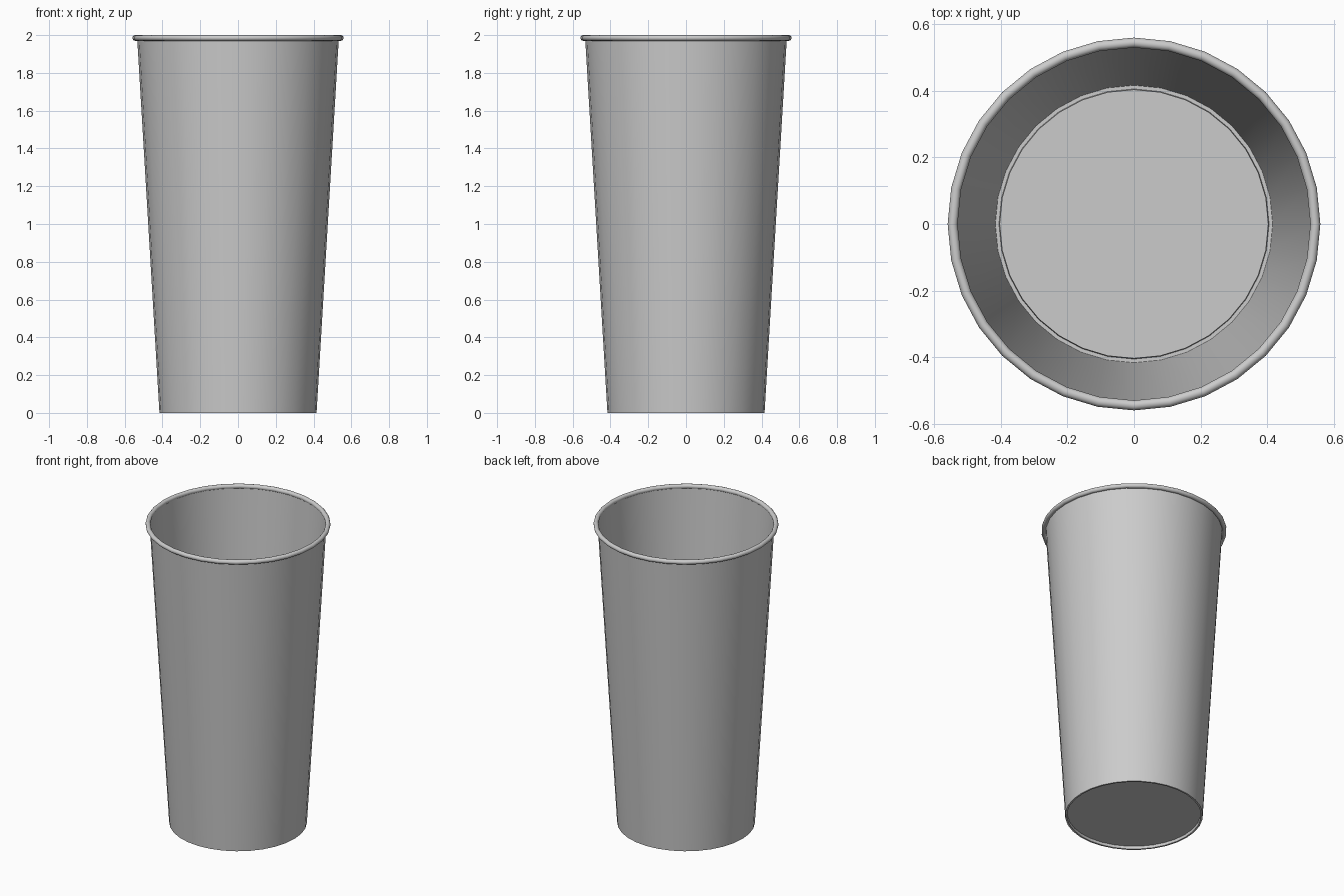
import bpy, bmesh, math

if "Cube" in bpy.data.objects:
    bpy.data.objects.remove(bpy.data.objects["Cube"])

SIDES = 32


def lathe(name, profile, closed=False, cap=False):
    """Revolve an (r, z) profile around the z axis."""
    bm = bmesh.new()
    rings = []
    for r, z in profile:
        rings.append([bm.verts.new((r * math.cos(2 * math.pi * i / SIDES),
                                    r * math.sin(2 * math.pi * i / SIDES), z))
                      for i in range(SIDES)])
    pairs = list(zip(rings, rings[1:]))
    if closed:
        pairs.append((rings[-1], rings[0]))
    for a, b in pairs:
        for i in range(SIDES):
            j = (i + 1) % SIDES
            bm.faces.new((a[i], a[j], b[j], b[i]))
    if cap:
        bm.faces.new(list(reversed(rings[0])))
    bmesh.ops.recalc_face_normals(bm, faces=bm.faces)
    mesh = bpy.data.meshes.new(name)
    bm.to_mesh(mesh)
    bm.free()
    obj = bpy.data.objects.new(name, mesh)
    bpy.context.collection.objects.link(obj)
    bpy.ops.object.select_all(action='DESELECT')
    obj.select_set(True)
    bpy.context.view_layer.objects.active = obj
    bpy.ops.object.shade_smooth_by_angle(angle=math.radians(35))
    return obj


# Thin tapered wall with a slightly recessed floor
lathe("cup_body", [(0.403, 0.018), (0.405, 0.0), (0.416, 0.0), (0.534, 1.985)], cap=True)

# Rolled rim around the mouth
rim = [(0.544 + 0.015 * math.cos(2 * math.pi * k / 12),
        1.985 + 0.015 * math.sin(2 * math.pi * k / 12)) for k in range(12)]
lathe("rolled_rim", rim, closed=True)
